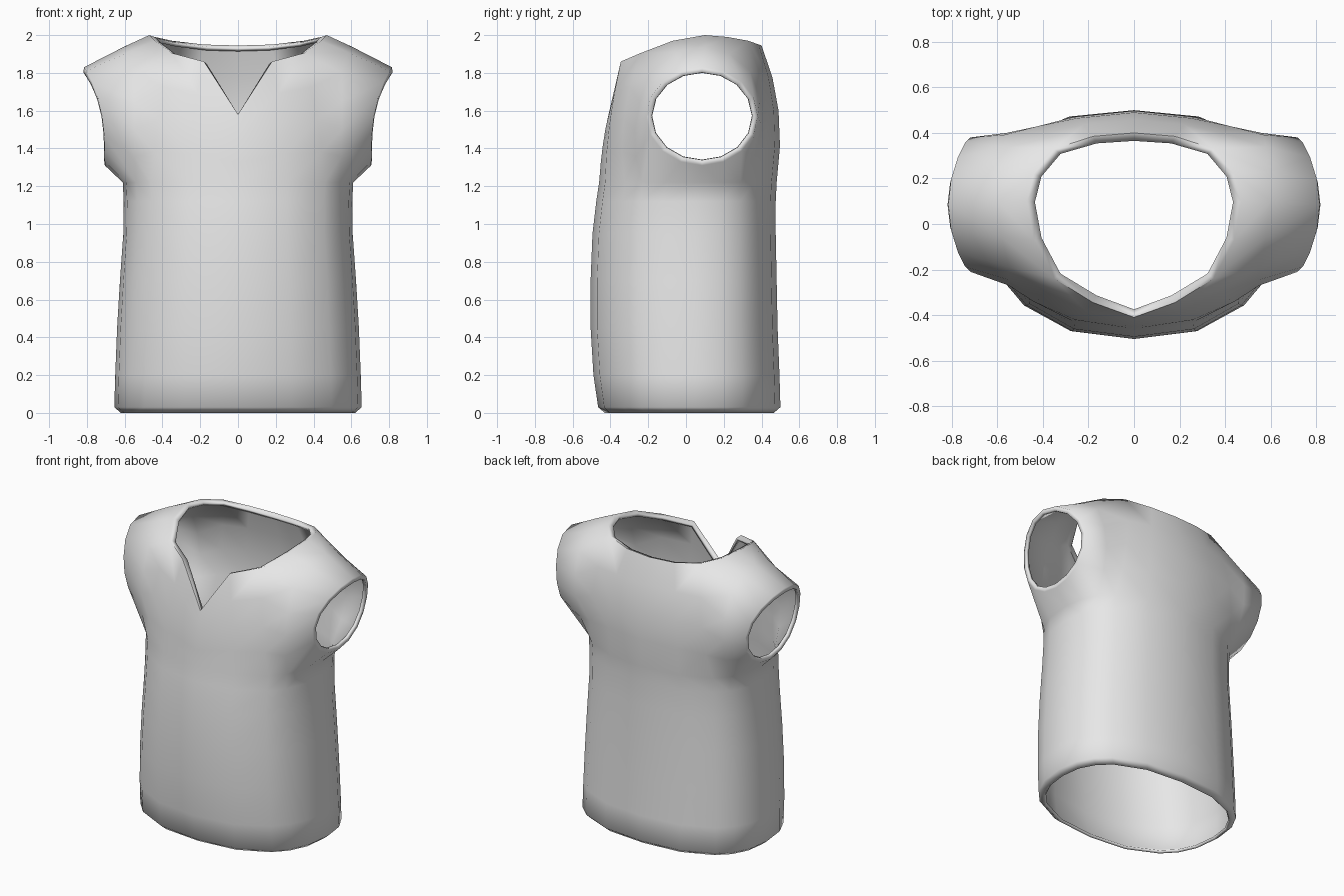
import bpy, bmesh
from math import sin, cos, radians, copysign, pi
from mathutils import Vector

cube = bpy.data.objects.get("Cube")
if cube:
    bpy.data.objects.remove(cube)

# Fabric colour
fabric = bpy.data.materials.new("grey_fabric")
fabric.use_nodes = True
grey = (0.8, 0.8, 0.8, 1)
fabric.diffuse_color = grey
fabric.node_tree.nodes["Principled BSDF"].inputs["Base Color"].default_value = grey

bm = bmesh.new()


def vert(p):
    return bm.verts.new(p)


def bridge(a, b):
    """Fill quads between two equal rows of vertices."""
    for i in range(len(a) - 1):
        bm.faces.new((a[i], a[i + 1], b[i + 1], b[i]))


def body_point(angle, z, width, front, back):
    """Point on a slightly squared oval; angle runs from front to back."""
    s, c = sin(radians(angle)), cos(radians(angle))
    c = copysign(abs(c) ** 0.85, c)
    mid = 0.05
    y = mid - c * (mid - front if c > 0 else back - mid)
    x = 0 if angle in (0, 180) else width * s ** 0.85
    return vert((x, y, z))


# Body: half rings from hem to underarm (height, half width, front, back)
angles = [0, 22, 46, 60, 75, 90, 105, 120, 134, 158, 180]
levels = [(0.03, 0.655, -0.465, 0.50), (0.2, 0.65, -0.49, 0.495),
          (0.45, 0.64, -0.505, 0.485), (0.7, 0.625, -0.505, 0.48),
          (0.95, 0.607, -0.495, 0.475), (1.12, 0.605, -0.475, 0.475),
          (1.22, 0.61, -0.46, 0.48)]
rings = [[body_point(a, *lv) for a in angles] for lv in levels]
for low, high in zip(rings, rings[1:]):
    bridge(low, high)
hem, chest = rings[0], rings[-1]


def column(base, middle, top):
    """Five vertices on a smooth curve through three points."""
    a, b, c = base.co, Vector(middle), Vector(top)
    out = [base]
    for t in (0.25, 0.5, 0.75, 1):
        out.append(vert(a * (1 - t) * (1 - 2 * t) + b * 4 * t * (1 - t) + c * t * (2 * t - 1)))
    return out


# Upper panels: columns from the chest to the neckline and over the shoulder
neck_top = vert((0.47, 0.1, 2.0))
arm_top = vert((0.60, 0.1, 1.94))


def panel(base, curves, neck_side, arm_side):
    cols = [column(v, *c) for v, c in zip(base, curves)]
    cols[2] += [vert(neck_side), neck_top]
    cols[3] += [vert(arm_side), arm_top]
    for a, b in zip(cols, cols[1:]):
        n = min(len(a), len(b))
        bridge(a[:n], b[:n])
    return cols


front = panel(chest[:4],
              [((0, -0.44, 1.42), (0, -0.41, 1.58)),
               ((0.24, -0.405, 1.53), (0.18, -0.345, 1.86)),
               ((0.42, -0.33, 1.55), (0.35, -0.24, 1.905)),
               ((0.55, -0.27, 1.5), (0.55, -0.19, 1.80))],
              (0.44, -0.07, 1.97), (0.58, -0.06, 1.91))
back = panel(chest[:6:-1],
             [((0, 0.49, 1.6), (0, 0.40, 1.945)),
              ((0.25, 0.465, 1.6), (0.18, 0.385, 1.95)),
              ((0.42, 0.43, 1.58), (0.35, 0.33, 1.97)),
              ((0.56, 0.40, 1.52), (0.58, 0.34, 1.81))],
             (0.44, 0.22, 1.99), (0.59, 0.23, 1.90))

# Short sleeve: armhole loop joined to a tilted oval cuff
armhole = front[3] + back[3][-2::-1] + [chest[6], chest[5], chest[4]]
cuff = []
for i in range(len(armhole)):
    a = (i - 6) * 2 * pi / len(armhole)
    t = (1 + cos(a)) / 2
    cuff.append(vert((0.705 + 0.11 * t ** 3, 0.085 + 0.295 * sin(a), 1.31 + 0.52 * t)))
bridge(armhole + armhole[:1], cuff + cuff[:1])


# Turned-in lips around the three openings
def lip(loop, centre, width, shift, axes):
    inner = []
    for v in loop:
        d = Vector(centre) - v.co
        d = Vector([k * m for k, m in zip(d, axes)]).normalized()
        inner.append(vert(v.co + d * width + Vector(shift)))
    closed = loop[0].co.x > 0.001
    bridge(loop + loop[:1] * closed, inner + inner[:1] * closed)


neckline = [c[4] for c in front[:3]] + [front[2][5], neck_top, back[2][5]]
neckline += [c[4] for c in back[2::-1]]
lip(neckline, (0, 0.05, 1.9), 0.035, (0, 0, -0.012), (1, 1, 0))
lip(cuff, (0.75, 0.085, 1.57), 0.028, (0.004, 0, 0), (0, 1, 1))
lip(hem, (0, 0.02, 0), 0.035, (0, 0, -0.03), (1, 1, 0))

# Consistent outward normals
bmesh.ops.recalc_face_normals(bm, faces=bm.faces)
bm.faces.ensure_lookup_table()
if bm.faces[0].normal.y > 0:
    bmesh.ops.reverse_faces(bm, faces=bm.faces)

mesh = bpy.data.meshes.new("sleeveless_top")
bm.to_mesh(mesh)
bm.free()
mesh.materials.append(fabric)
top = bpy.data.objects.new("sleeveless_top", mesh)
bpy.context.collection.objects.link(top)

# Mirror to the other side and give the cloth thickness
mirror = top.modifiers.new("mirror", "MIRROR")
mirror.merge_threshold = 0.002
cloth = top.modifiers.new("cloth_thickness", "SOLIDIFY")
cloth.thickness = 0.02
cloth.offset = -1

bpy.context.view_layer.objects.active = top
top.select_set(True)
bpy.ops.object.shade_smooth_by_angle(angle=radians(75))
